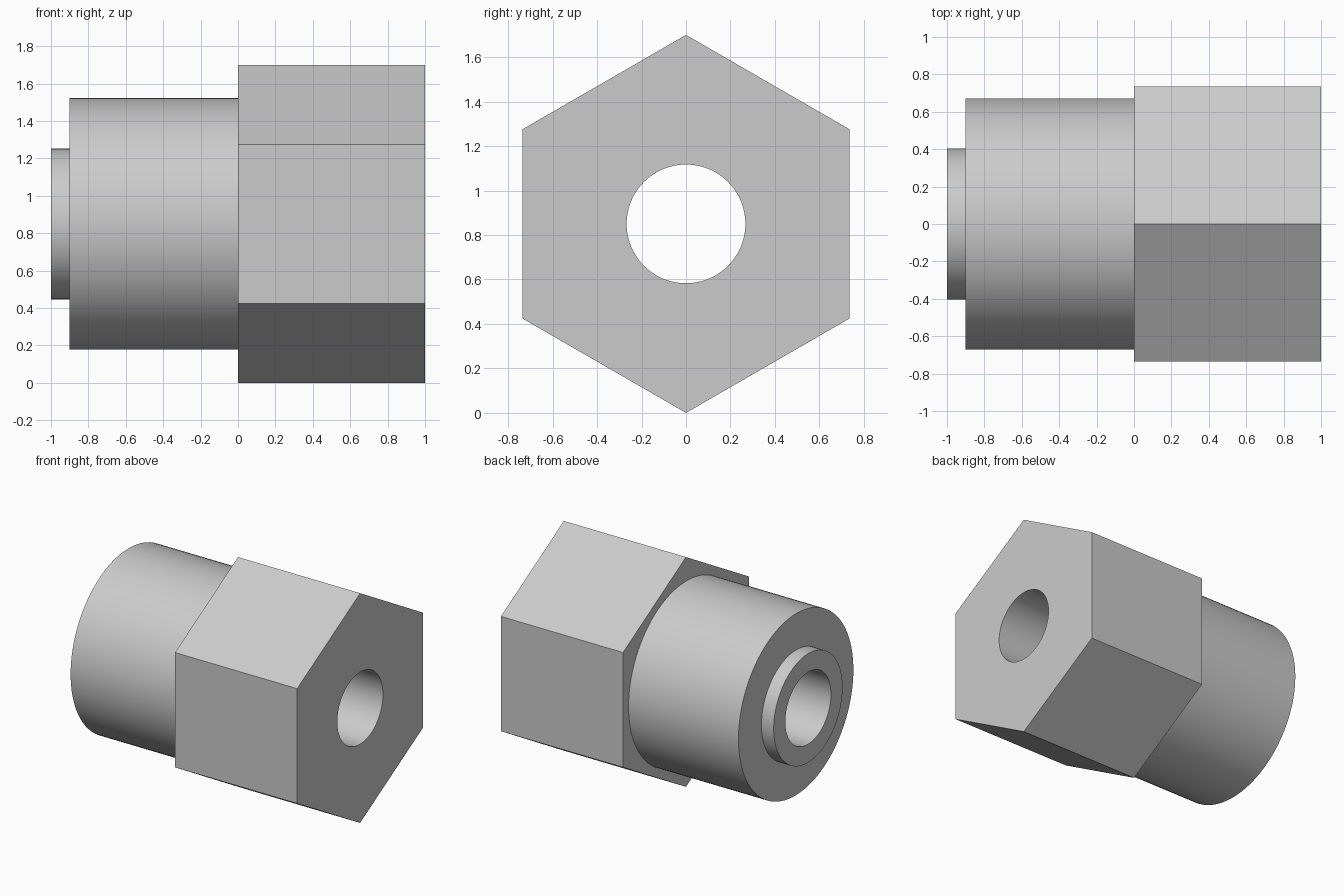
import bpy
import bmesh
from math import cos, pi, tau

if "Cube" in bpy.data.objects:
    bpy.data.objects.remove(bpy.data.objects["Cube"], do_unlink=True)

SEGMENTS = 96          # divisible by six, so hexagon corners fall on points
HEX_RADIUS = 0.85      # centre to corner
BARREL_RADIUS = 0.672
NOSE_RADIUS = 0.403
BORE_RADIUS = 0.267

# Plain grey metal
grey = bpy.data.materials.new("grey_metal")
grey.use_nodes = True
colour = (0.6, 0.6, 0.6, 1)
grey.diffuse_color = colour
grey.node_tree.nodes["Principled BSDF"].inputs["Base Color"].default_value = colour


def round_section(radius):
    return lambda angle: radius


def hex_section(angle):
    """Distance from the axis to a hexagon with a corner at angle zero."""
    return HEX_RADIUS * cos(pi / 6) / cos(angle % (pi / 3) - pi / 6)


def add_ring(bm, x, section):
    ring = []
    for i in range(SEGMENTS):
        a = tau * i / SEGMENTS
        r = section(a)
        # angle is measured from straight up
        ring.append(bm.verts.new((x, r * cos(a - pi / 2), HEX_RADIUS + r * cos(a))))
    return ring


# Closed profile: hexagonal head, barrel, nose, then back through the bore
bore, barrel, nose = map(round_section, (BORE_RADIUS, BARREL_RADIUS, NOSE_RADIUS))
profile = [
    (1, bore), (1, hex_section), (0, hex_section),
    (0, barrel), (-0.9, barrel),
    (-0.9, nose), (-1, nose), (-1, bore),
]

bm = bmesh.new()
rings = [add_ring(bm, x, section) for x, section in profile]
for k, ring in enumerate(rings):
    following = rings[(k + 1) % len(rings)]
    for i in range(SEGMENTS):
        j = (i + 1) % SEGMENTS
        bm.faces.new((ring[i], ring[j], following[j], following[i]))
bmesh.ops.recalc_face_normals(bm, faces=bm.faces)

mesh = bpy.data.meshes.new("hex_pipe_fitting")
bm.to_mesh(mesh)
bm.free()
mesh.materials.append(grey)
fitting = bpy.data.objects.new("hex_pipe_fitting", mesh)
bpy.context.collection.objects.link(fitting)

# Smooth round walls, crisp hexagon and shoulder edges
bpy.ops.object.select_all(action="DESELECT")
fitting.select_set(True)
bpy.context.view_layer.objects.active = fitting
bpy.ops.object.shade_smooth_by_angle(angle=pi / 6)
